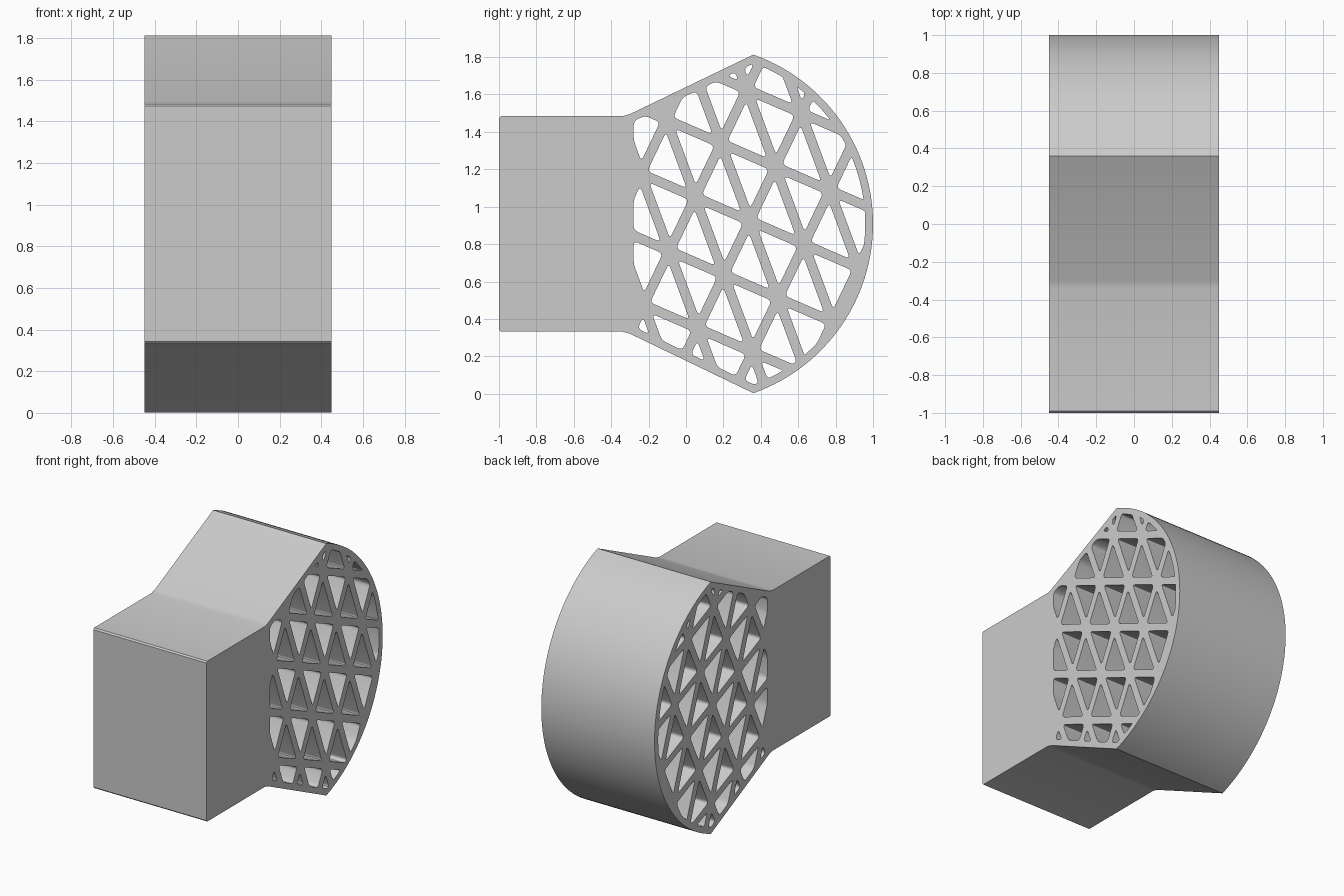
import bpy
import math
from mathutils import Vector as V

if "Cube" in bpy.data.objects:
    bpy.data.objects.remove(bpy.data.objects["Cube"])

HALF_WIDTH = 0.45
RIM, RIB = 0.042, 0.052
C, R = V((0.04, 0.908)), 0.96            # centre and radius of the curved face
TIP = math.acos((0.36 - C.x) / R)        # half angle of the curved face


def clip(poly, point, inward):
    """Keep the part of a convex polygon on the inward side of a line."""
    out = []
    for i, q in enumerate(poly):
        p = poly[i - 1]
        dp, dq = (p - point).dot(inward), (q - point).dot(inward)
        if dp * dq < 0:
            out.append(p.lerp(q, dp / (dp - dq)))
        if dq >= 0:
            out.append(q)
    return out


def area(poly):
    return sum(poly[i - 1].cross(q) for i, q in enumerate(poly)) / 2


def inset_line(p, q, d):
    """Line p-q moved d to its left."""
    n = V((p.y - q.y, q.x - p.x)).normalized()
    return p + n * d, n


def rounded(poly, r=0.026, steps=4):
    out = []
    for i, q in enumerate(poly):
        p, s = poly[i - 1], poly[(i + 1) % len(poly)]
        u, v = p - q, s - q
        if abs(u.angle(v) - math.pi) < 0.12:   # already a smooth arc
            out.append(q)
            continue
        a = q + u.normalized() * min(r, u.length * 0.45)
        b = q + v.normalized() * min(r, v.length * 0.45)
        for k in range(steps + 1):
            t = k / steps
            out.append(a.lerp(q, t).lerp(q.lerp(b, t), t))
    return out


# Side outline: block, flared neck and curved face
top = [V((0.36, 1.813)), V((-0.30, 1.495)), V((-0.34, 1.484)), V((-0.99, 1.484)), V((-1, 1.474))]
mirror = [V((p.x, 2 * C.y - p.y)) for p in reversed(top)]
arc = [C + R * V((math.cos(t), math.sin(t)))
       for t in [-TIP + 2 * TIP * k / 56 for k in range(1, 56)]]
outline = top + mirror + arc

# Limits of the open lattice area, inside the rim
limits = [(V((-0.28, 0)), V((1, 0))),
          inset_line(top[0], top[1], RIM),
          inset_line(mirror[-2], mirror[-1], RIM)]
for k in range(57):
    t = -TIP + 2 * TIP * k / 56
    d = V((math.cos(t), math.sin(t)))
    limits.append((C + d * (R - RIM), -d))

# Triangular openings on a tilted grid with diagonals
A, B, O = V((0.291, -0.126)), V((0.138, 0.288)), V((0.34, 0.925))
holes = []
for i in range(-6, 7):
    for j in range(-6, 7):
        p = O + A * i + B * j
        for tri in ([p, p + A, p + B], [p + A + B, p + B, p + A]):
            poly = tri
            for k in range(3):
                poly = clip(poly, *inset_line(tri[k], tri[(k + 1) % 3], RIB / 2))
            for point, inward in limits:
                poly = clip(poly, point, inward)
            poly = [q for n, q in enumerate(poly) if (q - poly[n - 1]).length > 0.004]
            if len(poly) > 2 and area(poly) > 0.0009:
                holes.append(rounded(poly))

# Fill the outline with its openings and extrude across the width
curve = bpy.data.curves.new("lattice_head_block", 'CURVE')
curve.dimensions = '2D'
curve.fill_mode = 'BOTH'
curve.extrude = HALF_WIDTH
for loop in [outline] + holes:
    s = curve.splines.new('POLY')
    s.points.add(len(loop) - 1)
    for pt, q in zip(s.points, loop):
        pt.co = (q.x, q.y, 0, 1)
    s.use_cyclic_u = True
body = bpy.data.objects.new("lattice_head_block", curve)
bpy.context.collection.objects.link(body)
body.rotation_euler = (math.pi / 2, 0, math.pi / 2)
bpy.context.view_layer.objects.active = body
body.select_set(True)
bpy.ops.object.convert(target='MESH')
bpy.ops.object.transform_apply(location=False, rotation=True, scale=False)

# Weld the caps to the walls and face everything outward
bpy.ops.object.mode_set(mode='EDIT')
bpy.ops.mesh.select_all(action='SELECT')
bpy.ops.mesh.remove_doubles(threshold=0.0001)
bpy.ops.mesh.normals_make_consistent(inside=False)
bpy.ops.object.mode_set(mode='OBJECT')
bpy.ops.object.shade_smooth_by_angle(angle=math.radians(30))
